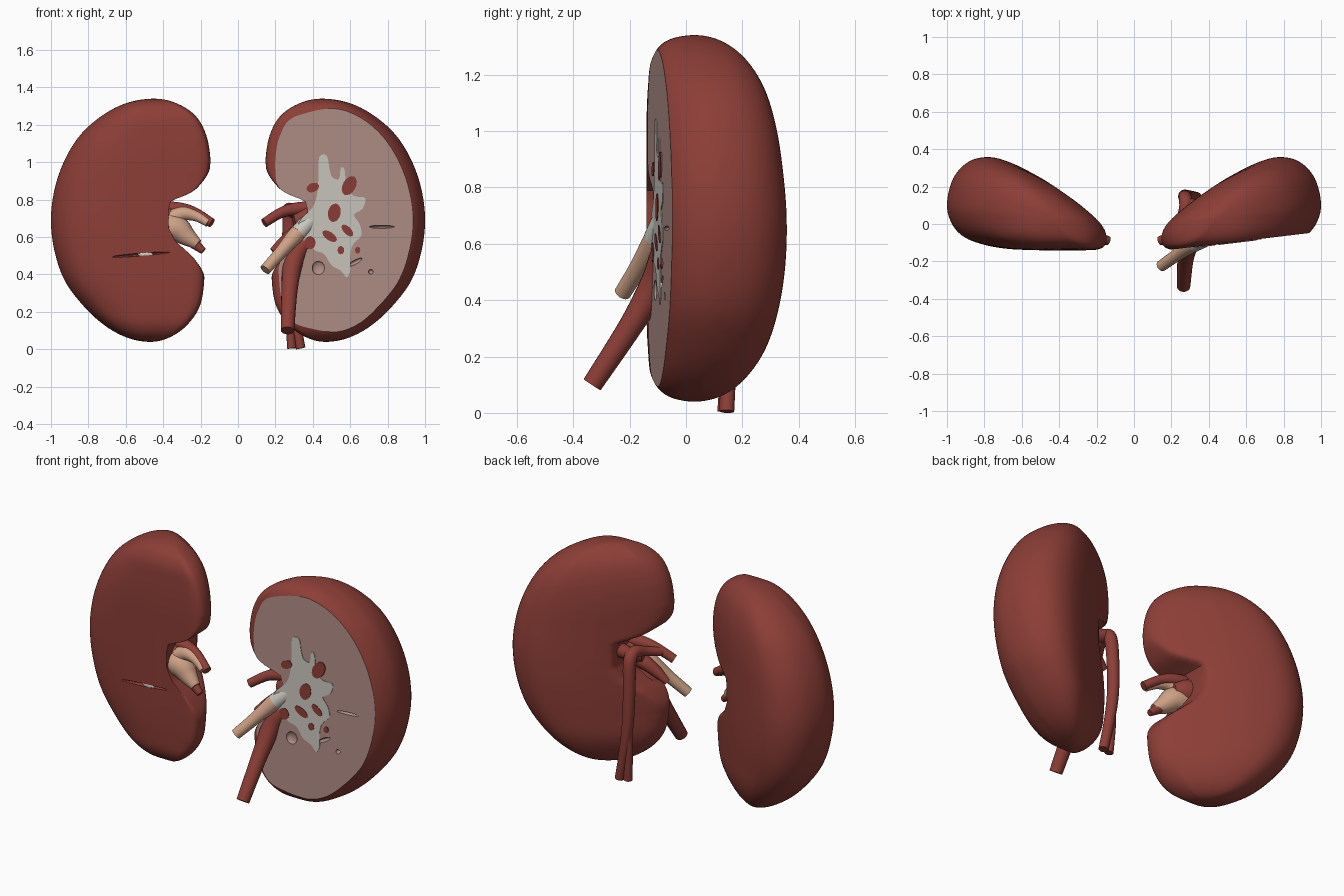
import bpy, bmesh, math
from mathutils import Vector

if "Cube" in bpy.data.objects:
    bpy.data.objects.remove(bpy.data.objects["Cube"])


def material(name, rgb):
    m = bpy.data.materials.new(name)
    m.diffuse_color = (*rgb, 1)
    m.use_nodes = True
    m.node_tree.nodes["Principled BSDF"].inputs["Base Color"].default_value = m.diffuse_color
    return m


SKIN = material("kidney red", (0.265, 0.048, 0.038))
FLESH = material("cut flesh pink", (0.44, 0.27, 0.24))
GREY = material("calyx pale grey", (0.60, 0.575, 0.53))
BEIGE = material("pelvis beige", (0.62, 0.36, 0.24))


def smooth_path(pts, steps, closed=False):
    """Catmull-Rom curve through points of any dimension."""
    n, out = len(pts), []
    for i in range(n if closed else n - 1):
        idx = [i - 1, i, i + 1, i + 2]
        q = [pts[k % n] if closed else pts[min(max(k, 0), n - 1)] for k in idx]
        for s in range(steps):
            t = s / steps
            out.append([0.5 * (2 * b + (c - a) * t + (2 * a - 5 * b + 4 * c - d) * t * t
                               + (3 * b - a - 3 * c + d) * t ** 3) for a, b, c, d in zip(*q)])
    return out if closed else out + [list(pts[-1])]


def finish(bm, name, mats, angle=40):
    bmesh.ops.recalc_face_normals(bm, faces=bm.faces)
    me = bpy.data.meshes.new(name)
    bm.to_mesh(me)
    bm.free()
    ob = bpy.data.objects.new(name, me)
    bpy.context.collection.objects.link(ob)
    for m in mats:
        me.materials.append(m)
    shade(ob, angle)
    return ob


def activate(ob):
    bpy.ops.object.select_all(action='DESELECT')
    ob.select_set(True)
    bpy.context.view_layer.objects.active = ob


def shade(ob, angle=40):
    activate(ob)
    bpy.ops.object.shade_smooth_by_angle(angle=math.radians(angle))
    for p in ob.data.polygons:      # the cut face stays flat
        if p.material_index == 1:
            p.use_smooth = False


# Horizontal section of a kidney: (share of width, y)
SECTION = [(0, -.065), (.012, -.115), (.06, -.136), (.14, -.14), (.22, -.14), (.3, -.14), (.4, -.14),
           (.6, -.134), (.76, -.112), (.89, -.07), (.968, .0), (1, .105), (.96, .245), (.862, .333),
           (.73, .357), (.58, .322), (.4, .244), (.3, .188), (.2, .125), (.11, .06), (.03, -.008)]
# Rows from top to bottom, 15 degrees apart: inner x, outer x, front depth, back depth
ROWS = [(.45, .45, 0, 0), (.335, .592, .6, .30), (.232, .722, .89, .56), (.172, .84, .97, .76),
        (.148, .925, 1, .885), (.15, .98, 1, .96), (.155, 1, 1, 1), (.165, .98, 1, .985),
        (.18, .925, 1, .91), (.205, .825, .97, .775), (.275, .712, .89, .565), (.37, .592, .58, .305),
        (.47, .47, 0, 0)]
# Notch of the hilum: (z, inner x)
NOTCH = [(1.0, .10), (.95, .145), (.91, .175), (.88, .2), (.85, .23), (.825, .275), (.805, .33),
         (.79, .36), (.75, .37), (.65, .37), (.58, .335), (.53, .28), (.5, .245), (.45, .205),
         (.4, .17), (.35, .10)]
YC = 0.03
PLANE = lambda x: -.138 + (x - .19) * .12      # front cut plane of the opened kidney


def notch_x(z):
    for (z0, x0), (z1, x1) in zip(NOTCH, NOTCH[1:]):
        if z1 <= z <= z0:
            return x1 + (x0 - x1) * (z - z1) / (z0 - z1)
    return 0


def kidney(name, side):
    bm = bmesh.new()
    sec = smooth_path(SECTION, 5, True)
    ghost = [(b, a, -c, -d) for a, b, c, d in (ROWS[1], ROWS[-2])]   # keeps the poles round
    rows = smooth_path([ghost[0]] + ROWS + [ghost[1]], 12)[12:-12]
    n, rings = len(sec), []
    for i, (xi, xo, sf, sb) in enumerate(rows[1:-1], 1):
        z = .69 + .65 * math.cos(math.pi * i / (len(rows) - 1))
        ring, nx = [], notch_x(z)
        for u, y in sec:
            x = xi + (xo - xi) * u
            x = (x + nx + math.sqrt((x - nx) ** 2 + .0004)) / 2 if nx else x   # soft clamp to notch
            ring.append(bm.verts.new((side * x, YC + (y - YC) * (sf if y < YC else sb), z)))
        rings.append(ring)
    for a, b in zip(rings, rings[1:]):
        for k in range(n):
            bm.faces.new((a[k], a[(k + 1) % n], b[(k + 1) % n], b[k]))
    for ring, x, z in ((rings[0], .45, 1.34), (rings[-1], .47, .04)):
        tip = bm.verts.new((side * x, YC, z))
        for k in range(n):
            bm.faces.new((ring[k], ring[(k + 1) % n], tip))
    if side > 0:      # open the front with a flat slice
        bmesh.ops.bisect_plane(bm, geom=bm.verts[:] + bm.edges[:] + bm.faces[:],
                               plane_co=(.19, -.138, 0), plane_no=(-.12, 1, 0), clear_inner=True)
        rim = [e for e in bm.edges if e.is_boundary]
        caps = bmesh.ops.holes_fill(bm, edges=rim)["faces"]
        for f in caps:
            f.material_index = 1
        bmesh.ops.triangulate(bm, faces=caps)
    return finish(bm, name, (SKIN, FLESH), 40)


def dent(ob, loc, size, tilt, index):
    """Carve an ellipsoid hollow."""
    bpy.ops.mesh.primitive_uv_sphere_add(segments=24, ring_count=12, location=loc,
                                         rotation=(0, tilt, 0))
    cut = bpy.context.object
    cut.scale = size
    for m in (SKIN, FLESH):
        cut.data.materials.append(m)
    for p in cut.data.polygons:
        p.material_index = index
    mod = ob.modifiers.new("dent", 'BOOLEAN')
    mod.operation, mod.solver, mod.object = 'DIFFERENCE', 'EXACT', cut
    activate(ob)
    bpy.ops.object.modifier_apply(modifier=mod.name)
    bpy.data.objects.remove(cut)


def tube(name, mat, pts):
    """Round tube through (x, y, z, radius) points with flat ends."""
    path = smooth_path(pts, 8)
    bm, rings, n = bmesh.new(), [], 20
    for i, p in enumerate(path):
        c = Vector(p[:3])
        d = (Vector(path[min(i + 1, len(path) - 1)][:3]) - Vector(path[max(i - 1, 0)][:3])).normalized()
        if i == 0:
            u = d.orthogonal().normalized()
        u = (u - d * u.dot(d)).normalized()
        v = d.cross(u)
        rings.append([bm.verts.new(c + p[3] * (u * math.cos(a) + v * math.sin(a)))
                      for a in (2 * math.pi * k / n for k in range(n))])
    for a, b in zip(rings, rings[1:]):
        for k in range(n):
            bm.faces.new((a[k], a[(k + 1) % n], b[(k + 1) % n], b[k]))
    bm.faces.new(rings[0])
    bm.faces.new(rings[-1])
    return finish(bm, name, (mat,))


def plate(name, mat, outline, proud, steps=3):
    """Thin inlay lying on the cut face, outline in (x, z)."""
    pts = smooth_path(outline, steps, True)
    bm = bmesh.new()
    f = bm.faces.new([bm.verts.new((x, PLANE(x) - proud, z)) for x, z in pts])
    ext = bmesh.ops.extrude_face_region(bm, geom=[f])["geom"]
    bmesh.ops.translate(bm, vec=(0, proud + .003, 0),
                        verts=[g for g in ext if isinstance(g, bmesh.types.BMVert)])
    bmesh.ops.triangulate(bm, faces=[f for f in bm.faces if len(f.verts) > 4])
    return finish(bm, name, (mat,), 30)


# Kidneys: whole one and opened one, with surface hollows
whole = kidney("whole_kidney", -1)
dent(whole, (-.54, -.144, .505), (.18, .02, .008), -.08, 0)
opened = kidney("opened_kidney", 1)
for x, z, sx, sz, tilt in ((.77, .655, .075, .008, 0), (.625, .465, .045, .011, -.5),
                           (.43, .435, .034, .036, 0), (.71, .415, .013, .013, 0)):
    dent(opened, (x, PLANE(x), z), (sx, .018, sz), tilt, 1)
for k in (whole, opened):
    shade(k, 40)

# Small grey spot in the slit of the whole kidney
bpy.ops.mesh.primitive_uv_sphere_add(segments=20, ring_count=10, location=(-.495, -.132, .508))
bpy.context.object.scale = (.04, .009, .014)
bpy.context.object.name = "slit_spot"
bpy.context.object.data.materials.append(GREY)

# Branching calyces on the cut face
plate("calyces", GREY, [
    (.31, .63), (.34, .70), (.40, .76), (.425, .84), (.43, .93), (.435, 1.03), (.475, 1.035),
    (.49, .96), (.505, .92), (.54, .91), (.55, .97), (.57, .96), (.58, .87), (.62, .82),
    (.68, .81), (.665, .75), (.62, .72), (.65, .67), (.66, .61), (.615, .56), (.60, .50),
    (.60, .42), (.58, .385), (.55, .42), (.50, .45), (.46, .51), (.41, .53), (.37, .58)], .003)
HOLES = [(.515, .73, .034, .05, .2), (.585, .635, .04, .02, .8), (.49, .605, .045, .022, .6),
         (.40, .865, .035, .024, -.4), (.595, .875, .035, .055, .5),
         (.385, .57, .03, .035, 0), (.55, .53, .018, .022, 0), (.64, .53, .014, .018, 0)]
for i, (x, z, a, b, r) in enumerate(HOLES):
    plate(f"vessel_opening_{i}", SKIN, [
        (x + a * math.cos(t) * math.cos(r) + b * math.sin(t) * math.sin(r),
         z - a * math.cos(t) * math.sin(r) + b * math.sin(t) * math.cos(r))
        for t in (k * math.pi / 4 for k in range(8))], .0055, 2)

# Red vessels shared by both hila
for s, label in ((-1, "whole"), (1, "opened")):
    def m(pts):
        return [(s * x, y, z, r) for x, y, z, r in pts]
    tube(label + "_upper_vessel", SKIN, m([(.42, -.02, .755, .04), (.31, -.035, .75, .035),
                                         (.23, -.055, .73, .028), (.14, -.09, .675, .025)]))
    tube(label + "_lower_vessel", SKIN, m([(.40, -.04, .66, .05), (.31, -.06, .62, .04),
                                         (.24, -.08, .57, .03), (.185, -.09, .525, .018)]))
    tube(label + "_hilum_vessel", SKIN, m([(.44, -.02, .70, .085), (.36, -.03, .69, .07),
                                         (.30, -.04, .68, .04)]))

# Beige pelvis of the whole kidney
tube("whole_pelvis", BEIGE, [(-.42, -.05, .66, .075), (-.33, -.06, .645, .072),
                             (-.27, -.075, .60, .05), (-.215, -.09, .56, .028)])
tube("whole_pelvis_branch", BEIGE, [(-.35, -.05, .70, .05), (-.29, -.06, .725, .038),
                                    (-.22, -.075, .71, .027), (-.16, -.098, .675, .021)])

# Pelvis and ureter of the opened kidney
tube("opened_pelvis", GREY, [(.45, -.05, .75, .03), (.38, -.076, .68, .046), (.32, -.105, .62, .045)])
tube("ureter", BEIGE, [(.34, -.095, .64, .043), (.30, -.115, .60, .044),
                       (.23, -.165, .52, .034), (.145, -.225, .425, .03)])

# Large front vein, and the vessels hanging behind
tube("front_vein", SKIN, [(.43, -.05, .60, .03), (.35, -.08, .56, .045), (.295, -.11, .46, .052),
                          (.275, -.195, .31, .043), (.265, -.333, .1, .036)])
tube("rear_artery", SKIN, [(.20, -.06, .715, .024), (.25, .02, .735, .027), (.275, .09, .75, .034),
                           (.275, .135, .71, .036), (.27, .148, .55, .034), (.275, .152, .36, .032),
                           (.30, .15, .18, .029), (.335, .145, .005, .026)])
tube("rear_branch", SKIN, [(.28, .15, .40, .02), (.275, .145, .2, .022), (.287, .135, .005, .024)])
tube("rear_root", SKIN, [(.45, .05, .72, .04), (.36, .08, .73, .04), (.28, .11, .74, .034)])
